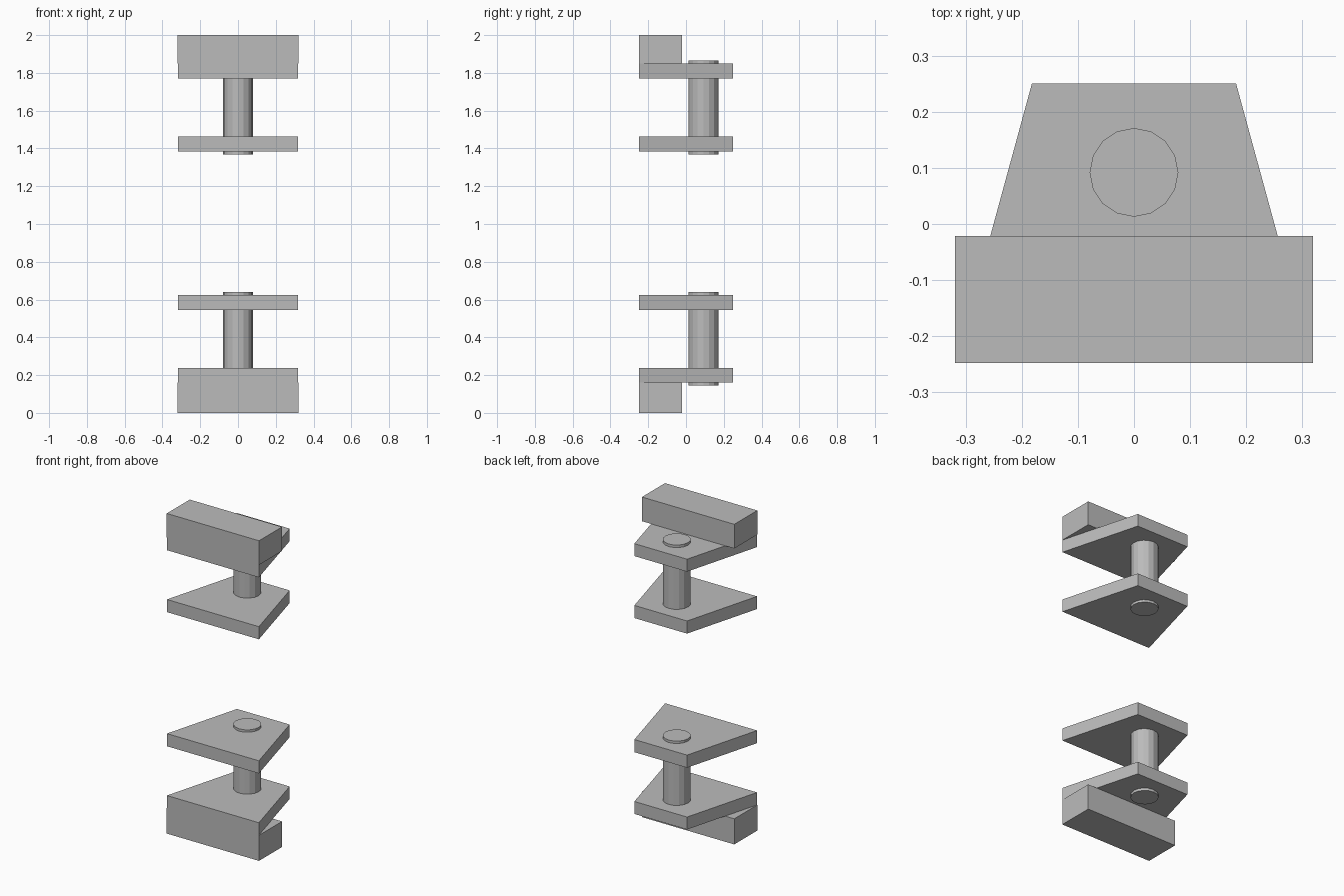
import bpy, bmesh, math

if "Cube" in bpy.data.objects:
    bpy.data.objects.remove(bpy.data.objects["Cube"])

grey = bpy.data.materials.new("plain grey")
grey.diffuse_color = (0.5, 0.5, 0.5, 1)
grey.use_nodes = True
grey.node_tree.nodes["Principled BSDF"].inputs["Base Color"].default_value = grey.diffuse_color


def prism(name, outline, z0, z1):
    """Extrude a flat XY outline between two heights."""
    z0, z1 = min(z0, z1), max(z0, z1)
    bm = bmesh.new()
    face = bm.faces.new([bm.verts.new((x, y, z0)) for x, y in outline])
    top = bmesh.ops.extrude_face_region(bm, geom=[face])["geom"]
    for v in top:
        if isinstance(v, bmesh.types.BMVert):
            v.co.z = z1
    bmesh.ops.recalc_face_normals(bm, faces=bm.faces)
    mesh = bpy.data.meshes.new(name)
    bm.to_mesh(mesh)
    bm.free()
    mesh.materials.append(grey)
    obj = bpy.data.objects.new(name, mesh)
    bpy.context.collection.objects.link(obj)
    return obj


FRONT, BACK = -0.248, 0.25
plate = [(-0.318, FRONT), (0.318, FRONT), (0.182, BACK), (-0.182, BACK)]
block = [(-0.319, FRONT), (0.319, FRONT), (0.319, -0.021), (-0.319, -0.021)]
pin = [(0.079 * math.cos(i * math.tau / 16), 0.092 + 0.079 * math.sin(i * math.tau / 16))
       for i in range(16)]

# The upper bracket is the lower one turned upside down
for side, flip in (("lower", lambda z: z), ("upper", lambda z: 2.009 - z)):
    # mounting block at the outer end
    prism(side + "_mounting_block", block, 0 if side == "lower" else 2, flip(0.16))
    # two tapered plates
    prism(side + "_outer_plate", plate, flip(0.16), flip(0.238))
    prism(side + "_inner_plate", plate, flip(0.546), flip(0.625))
    # pin through both plates
    prism(side + "_pin", pin, flip(0.144), flip(0.64))
